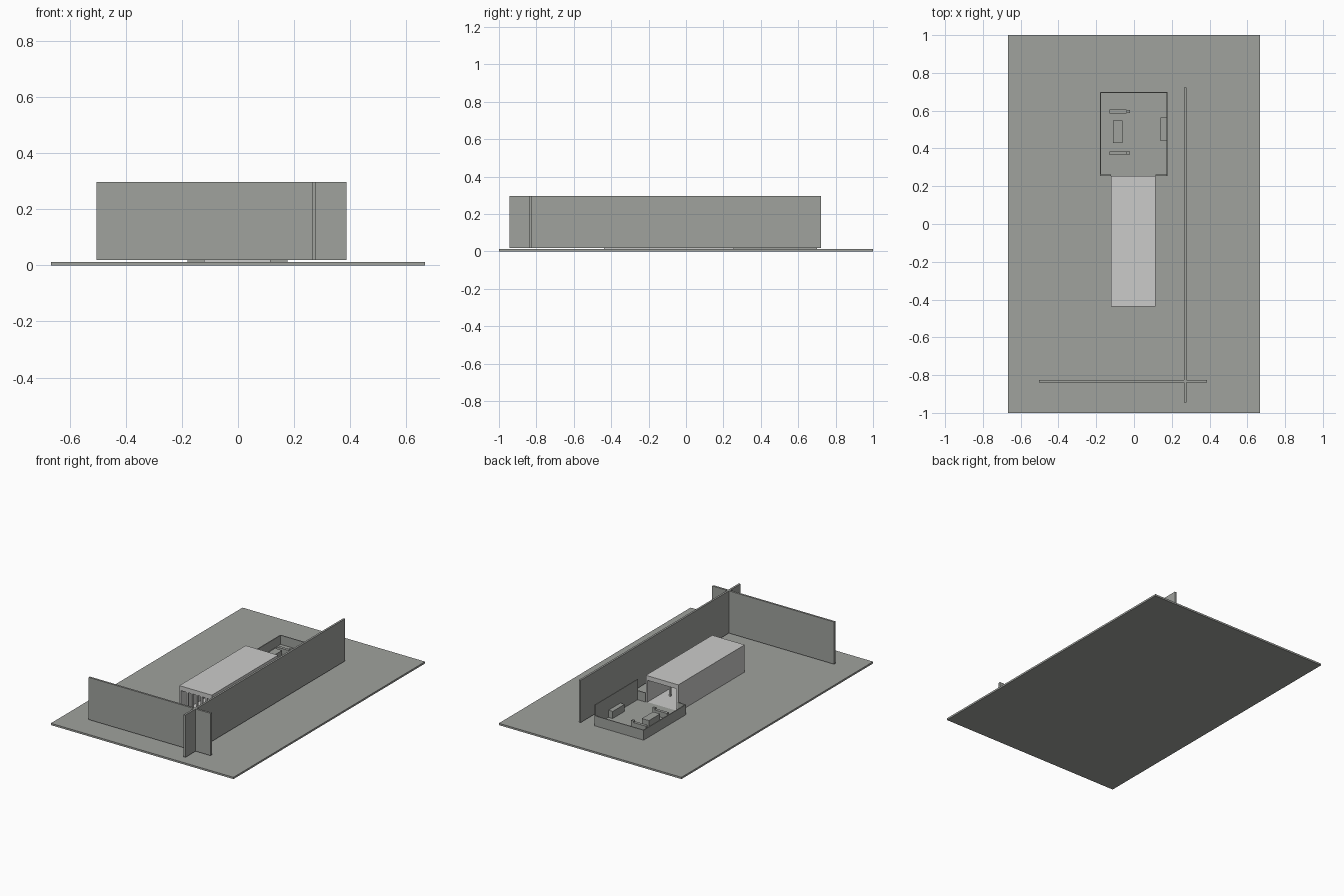
import bpy
import bmesh
from mathutils import Vector

cube = bpy.data.objects.get("Cube")
if cube:
    bpy.data.objects.remove(cube, do_unlink=True)


def material(name, rgb):
    m = bpy.data.materials.new(name)
    m.use_nodes = True
    m.diffuse_color = (*rgb, 1)
    m.node_tree.nodes["Principled BSDF"].inputs["Base Color"].default_value = (*rgb, 1)
    return m


stone = material("stone grey", (0.35, 0.36, 0.34))
plaster = material("pale plaster", (0.60, 0.60, 0.59))


def box(name, x, y, z, mat=stone):
    """Box from its (min, max) range on each axis."""
    bm = bmesh.new()
    bmesh.ops.create_cube(bm, size=1)
    for v in bm.verts:
        v.co = Vector([r[0] if c < 0 else r[1] for c, r in zip(v.co, (x, y, z))])
    mesh = bpy.data.meshes.new(name)
    bm.to_mesh(mesh)
    bm.free()
    mesh.materials.append(mat)
    ob = bpy.data.objects.new(name, mesh)
    bpy.context.collection.objects.link(ob)
    return ob


GROUND, FLOOR, ROOF = 0.012, 0.018, 0.192
T = 0.006

# Ground plate and the two crossing garden walls
box("ground_plate", (-0.667, 0.667), (-1, 1), (0, GROUND))
box("long_garden_wall", (0.264, 0.277), (-0.945, 0.722), (FLOOR, 0.297))
box("cross_garden_wall", (-0.504, 0.386), (-0.838, -0.825), (FLOOR, 0.297))

# House: floor, side walls and roof, open at both ends
L, R, F, B = -0.122, 0.115, -0.438, 0.255
box("house_floor", (L, R), (F, B), (GROUND, FLOOR), plaster)
box("house_wall_right", (L, L + 0.012), (F, B), (FLOOR, ROOF), plaster)
box("house_wall_left", (R - 0.012, R), (F, B), (FLOOR, ROOF), plaster)
box("house_roof", (L, R), (F, B), (ROOF - 0.03, ROOF), plaster)

# Front colonnade and inner partition
for i in range(5):
    x = L + 0.05 + i * 0.035
    box(f"front_post_{i + 1}", (x, x + 0.012), (F, F + 0.012), (FLOOR, ROOF - 0.03), plaster)
box("front_sill", (L, R), (F, F + 0.012), (FLOOR, 0.06), plaster)
for side, x in (("right", -0.05), ("left", 0.035)):
    box(f"inner_post_{side}", (x, x + 0.012), (0.1, 0.112), (FLOOR, ROOF - 0.03), plaster)

# Terrace: floor, low parapets and one taller screen
TL, TR, TB, LOW = -0.18, 0.177, 0.70, 0.078
box("terrace_floor", (TL, TR), (B, TB), (GROUND, FLOOR))
box("parapet_back", (TL, TR), (TB - T, TB), (FLOOR, LOW))
box("parapet_right", (TL, TL + T), (B, TB), (FLOOR, LOW))
box("parapet_front_right", (TL, L), (B, B + T), (FLOOR, LOW))
box("parapet_front_left", (R, TR), (B, B + T), (FLOOR, LOW))
box("terrace_screen", (TR - T, TR), (B, TB), (FLOOR, 0.152))

# Terrace furniture
box("terrace_table", (-0.112, -0.06), (0.43, 0.547), (FLOOR, 0.065))
box("terrace_seat", (0.14, TR - T), (0.44, 0.565), (FLOOR, 0.065))
for label, y in (("front", 0.375), ("back", 0.595)):
    box(f"bench_{label}", (-0.13, -0.04), (y - 0.01, y + 0.01), (FLOOR, 0.055))
    box(f"bench_end_{label}", (-0.04, -0.022), (y - 0.008, y + 0.008), (FLOOR, 0.065))
